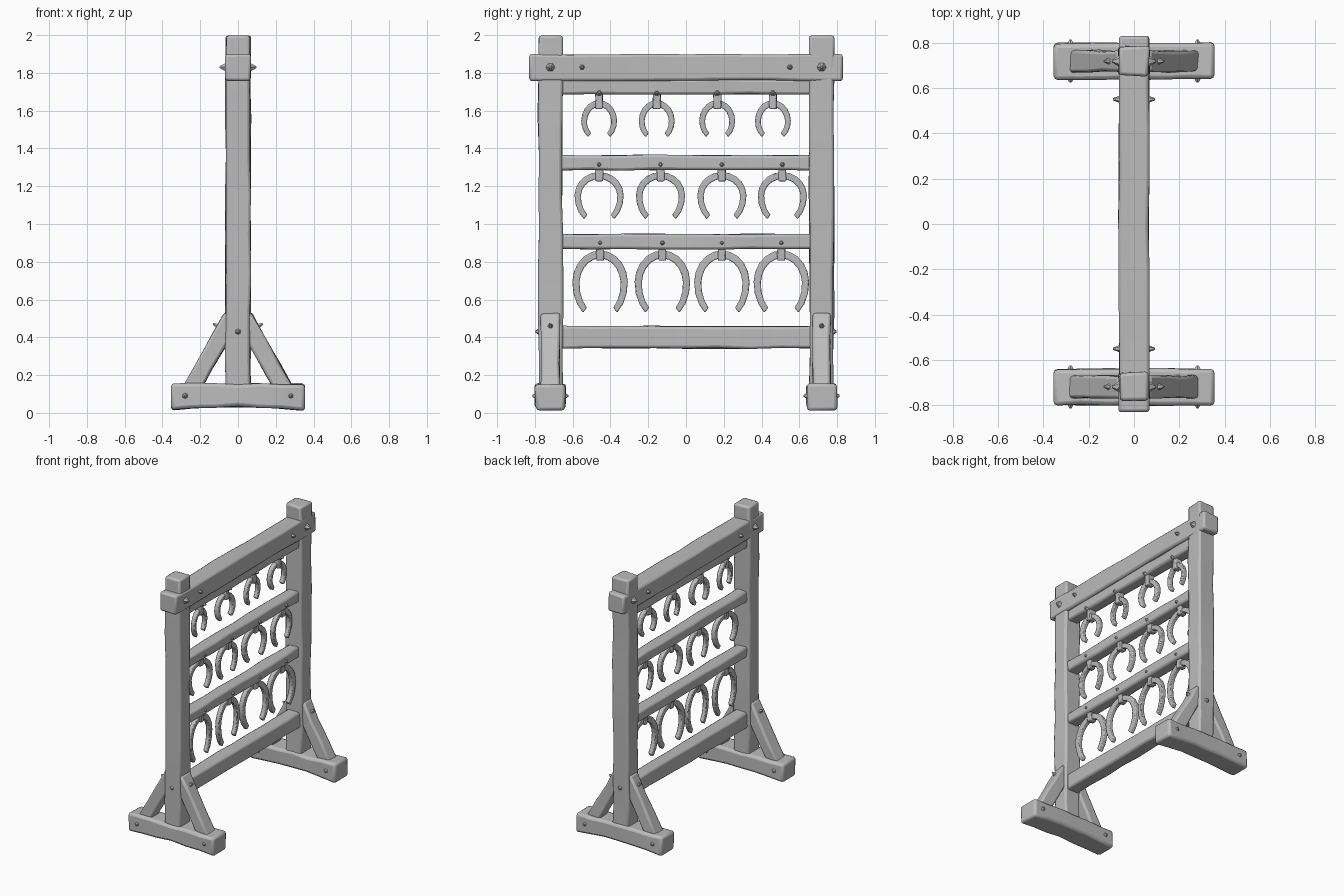
import bpy, bmesh, math, random
from mathutils import Vector, Matrix

random.seed(4)
if "Cube" in bpy.data.objects:
    bpy.data.objects.remove(bpy.data.objects["Cube"], do_unlink=True)

grey = bpy.data.materials.new("plain grey")
grey.use_nodes = True
grey.diffuse_color = (0.5, 0.5, 0.5, 1)
grey.node_tree.nodes["Principled BSDF"].inputs["Base Color"].default_value = (0.5, 0.5, 0.5, 1)


def finish(name, bm, bevel=0.0):
    bmesh.ops.recalc_face_normals(bm, faces=bm.faces)
    mesh = bpy.data.meshes.new(name)
    bm.to_mesh(mesh)
    bm.free()
    mesh.materials.append(grey)
    ob = bpy.data.objects.new(name, mesh)
    bpy.context.collection.objects.link(ob)
    if bevel:
        mod = ob.modifiers.new("worn edges", 'BEVEL')
        mod.width = bevel
        mod.segments = 2
        mod.limit_method = 'ANGLE'
        mod.angle_limit = math.radians(40)
    bpy.ops.object.select_all(action='DESELECT')
    ob.select_set(True)
    bpy.context.view_layer.objects.active = ob
    bpy.ops.object.shade_smooth_by_angle(angle=math.radians(40))
    return ob


def sweep(bm, rings):
    """Skin four-sided rings and cap both ends."""
    loops = [[bm.verts.new(p) for p in ring] for ring in rings]
    for a, b in zip(loops, loops[1:]):
        for i in range(4):
            bm.faces.new((a[i], a[i - 1], b[i - 1], b[i]))
    bm.faces.new(loops[0])
    bm.faces.new(loops[-1])


CORNERS = ((-1, -1), (1, -1), (1, 1), (-1, 1))


def beam(name, start, end, side, half_side, half_other, steps=6, rough=0.005, bevel=0.014, sag=0.0):
    """Hewn timber between two points, slightly uneven along its length."""
    start, end, side = Vector(start), Vector(end), Vector(side)
    other = (end - start).normalized().cross(side)
    rings = []
    for i in range(steps + 1):
        t = i / steps
        centre = start.lerp(end, t)
        ring = []
        for u, v in CORNERS:
            a = half_side + random.uniform(-rough, rough)
            b = half_other + random.uniform(-rough, rough)
            p = centre + side * u * a + other * v * b
            if sag and p.z < centre.z:
                p.z += sag * math.sin(math.pi * t)
            ring.append(p)
        rings.append(ring)
    bm = bmesh.new()
    sweep(bm, rings)
    return finish(name, bm, bevel)


def peg(name, base, direction, radius=0.02, length=0.04):
    """Pointed wooden peg end."""
    rot = Vector((0, 0, 1)).rotation_difference(Vector(direction)).to_matrix().to_4x4()
    bm = bmesh.new()
    bmesh.ops.create_cone(bm, cap_ends=True, segments=6, radius1=radius, radius2=0.005,
                          depth=length, matrix=Matrix.Translation(base) @ rot)
    return finish(name, bm)


def horseshoe(name, y, top, mid, bottom, half_width, thick):
    """Open flat band following a horseshoe arc, tapering to the tips."""
    spread = math.radians(52)
    steps = 16
    rings = []
    turn = random.uniform(-0.12, 0.12)
    for i in range(steps + 1):
        ang = -spread + (math.pi + 2 * spread) * i / steps
        c, s = math.cos(ang), math.sin(ang)
        rz = top - mid if s > 0 else (mid - bottom) / math.sin(spread)
        width = thick * (0.8 + 0.2 * math.sin(math.pi * i / steps))
        ring = []
        for u, v in CORNERS:
            inset = width * (1 - v) / 2
            dy, z = c * (half_width - inset), mid + s * (rz - inset)
            ring.append((u * 0.016 + dy * turn, y + dy, z))
        rings.append(ring)
    bm = bmesh.new()
    sweep(bm, rings)
    return finish(name, bm, 0.006)


# End frames: foot, post, braces and pegs
for label, s in (("front", -1), ("back", 1)):
    y = 0.718 * s
    beam(label + "_foot", (-0.355, y, 0.083), (0.355, y, 0.083), (0, 1, 0), 0.08, 0.071,
         bevel=0.018, sag=0.02)
    beam(label + "_post", (0, y, 0.1), (0, y, 1.998), (1, 0, 0), 0.066, 0.064, steps=9)
    for side, m in (("left", 1), ("right", -1)):
        beam(f"{label}_{side}_brace", (m * 0.25, y, 0.115), (m * 0.03, y, 0.51),
             (0, 1, 0), 0.048, 0.046, steps=3)
        peg(f"{label}_{side}_post_peg", (m * 0.078, y, 1.83), (m, 0, 0), 0.03)
        peg(f"{label}_{side}_beam_peg", (m * 0.072, 0.55 * s, 1.83), (m, 0, 0))
        peg(f"{label}_{side}_brace_peg", (m * 0.11, y, 0.46), (m, 0, 0.55), 0.024, 0.05)
        for face, d in (("outer", s), ("inner", -s)):
            peg(f"{label}_{side}_{face}_foot_peg", (m * 0.28, y + d * 0.083, 0.09), (0, d, 0), 0.02, 0.024)
    peg(label + "_outer_post_peg", (0, y + s * 0.068, 0.43), (0, s, 0), 0.02, 0.024)

# Cross rails
for name, z, half_x, half_z, reach in (
        ("top_beam", 1.828, 0.066, 0.069, 0.83),
        ("upper_rail", 1.728, 0.045, 0.04, 0.68),
        ("middle_rail", 1.325, 0.045, 0.04, 0.68),
        ("lower_rail", 0.907, 0.045, 0.04, 0.68),
        ("bottom_rail", 0.4, 0.05, 0.059, 0.68)):
    beam(name, (0, -reach, z), (0, reach, z), (1, 0, 0), half_x, half_z, steps=8, rough=0.004)

# Horseshoes in three sizes, each hung from a strap
ROWS = (
    ("small", (-0.46, -0.155, 0.165, 0.46), 1.655, 1.545, 1.46, 0.095, 0.034),
    ("medium", (-0.46, -0.135, 0.19, 0.51), 1.275, 1.15, 1.025, 0.13, 0.037),
    ("large", (-0.455, -0.125, 0.19, 0.505), 0.86, 0.69, 0.53, 0.147, 0.042),
)
for size, places, top, mid, bottom, half_width, thick in ROWS:
    for n, y in enumerate(places, 1):
        horseshoe(f"{size}_horseshoe_{n}", y, top, mid, bottom, half_width, thick)
        beam(f"{size}_strap_{n}", (0, y, top - thick - 0.012), (0, y, top + 0.045),
             (1, 0, 0), 0.026, 0.02, steps=2, rough=0.003, bevel=0.006)
        peg(f"{size}_strap_nail_{n}", (0.045, y, top + 0.04), (1, 0, 0), 0.018, 0.024)
